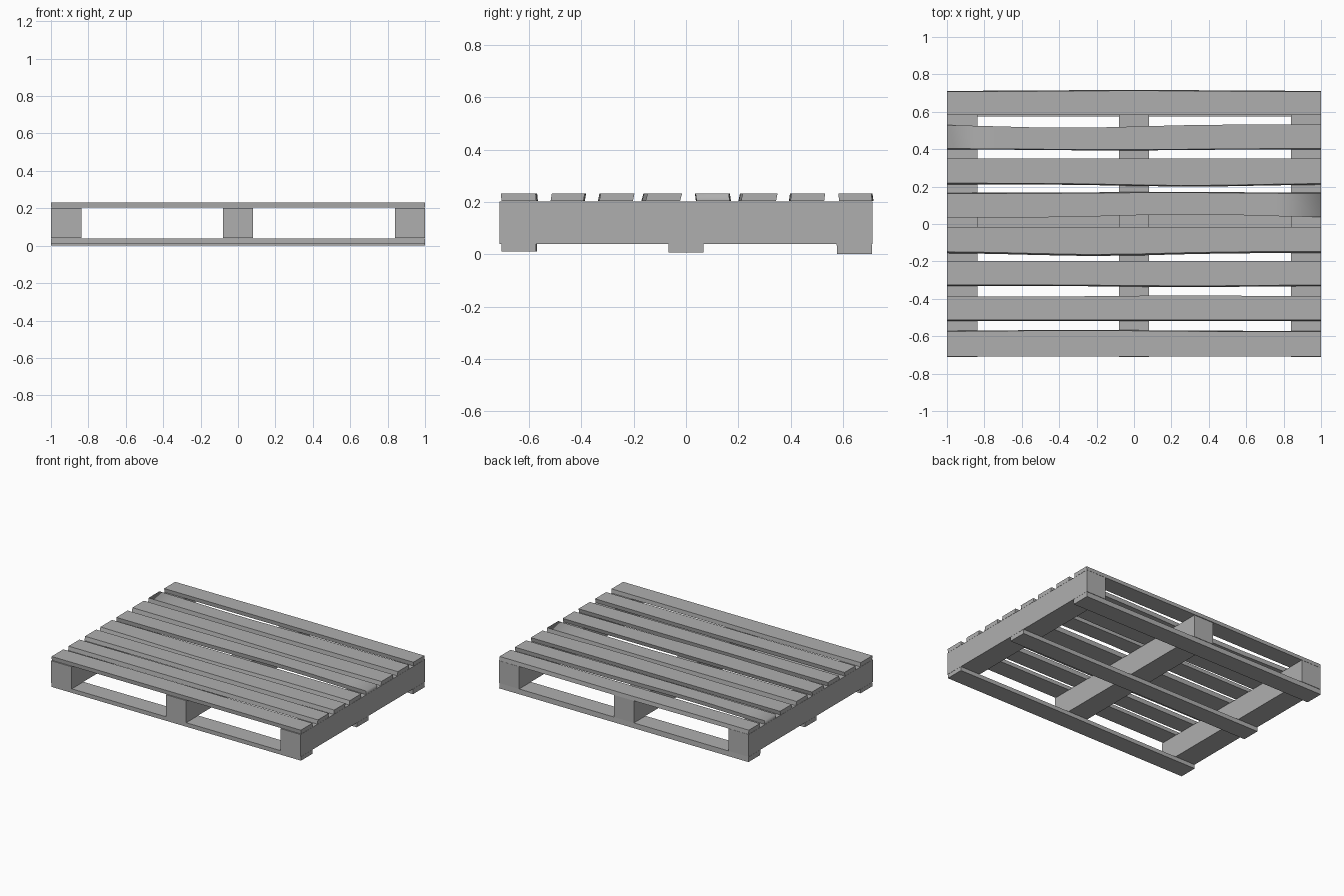
import bpy, bmesh, math

if "Cube" in bpy.data.objects:
    bpy.data.objects.remove(bpy.data.objects["Cube"])

SEG = 8

# Dull mid-grey wood
wood = bpy.data.materials.new("grey_wood")
wood.diffuse_color = (0.43, 0.43, 0.43, 1)
wood.use_nodes = True
wood.node_tree.nodes["Principled BSDF"].inputs["Base Color"].default_value = wood.diffuse_color


def bump(x, amount, centre):
    return amount * math.exp(-((x - centre) / 0.5) ** 2)


def board(name, y0, y1, z0, z1, front=(0, 0), back=(0, 0), skew=0.0, worn_end=0):
    """Plank along x; front/back = (bow amount, bow centre), skew leans the section."""
    bm = bmesh.new()
    rings = []
    for i in range(SEG + 1):
        x = -1 + 2 * i / SEG
        f, b = y0 + bump(x, *front), y1 + bump(x, *back)
        section = [(f + skew, z0), (b + skew, z0), (b, z1), (f, z1)]
        rings.append([bm.verts.new((x, y, z)) for y, z in section])
    for r, s in zip(rings, rings[1:]):
        for k in range(4):
            n = (k + 1) % 4
            bm.faces.new((r[k], r[n], s[n], s[k]))
    bm.faces.new(rings[0])
    bm.faces.new(rings[-1])
    me = finish(bm, name)
    # A worn end shades softly over its top edge
    if worn_end:
        for e in me.edges:
            a, b = (me.vertices[i].co for i in e.vertices)
            if min(a.x * worn_end, b.x * worn_end) > 0.99 and min(a.z, b.z) > z1 - 0.001:
                e.use_edge_sharp = False


def finish(bm, name):
    bmesh.ops.recalc_face_normals(bm, faces=bm.faces)
    me = bpy.data.meshes.new(name)
    bm.to_mesh(me)
    bm.free()
    me.materials.append(wood)
    ob = bpy.data.objects.new(name, me)
    bpy.context.collection.objects.link(ob)
    bpy.context.view_layer.objects.active = ob
    ob.select_set(True)
    bpy.ops.object.shade_smooth_by_angle(angle=math.radians(30))
    ob.select_set(False)
    return me


def stringer(name, x0, x1):
    bm = bmesh.new()
    bmesh.ops.create_cube(bm, size=1)
    for v in bm.verts:
        v.co = (x1 if v.co.x > 0 else x0,
                0.712 if v.co.y > 0 else -0.712,
                0.202 if v.co.z > 0 else 0.04)
    finish(bm, name)


# Deck slats, front to back: y range, front bow, back bow, skew, worn end
deck = [
    (-0.708, -0.575, (0, 0), (0.006, -0.3), 0.003, 0),
    (-0.513, -0.388, (0, 0), (0.006, 0.3), -0.005, 0),
    (-0.325, -0.197, (-0.006, 0.3), (0, 0), -0.006, 0),
    (-0.147, -0.015, (-0.016, -0.2), (0, 0), -0.008, 0),
    (0.034, 0.163, (0.018, 0.3), (0.005, 0.2), 0.004, 1),
    (0.218, 0.350, (-0.012, 0.3), (0, 0), -0.006, 0),
    (0.403, 0.532, (-0.006, -0.1), (-0.018, -0.35), -0.004, -1),
    (0.582, 0.708, (0, 0), (0.005, 0.0), 0.004, 0),
]
for i, (y0, y1, fr, bk, sk, worn) in enumerate(deck):
    board(f"deck_slat_{i + 1}", y0, y1, 0.203, 0.232, fr, bk, sk, worn)

# Three thick stringers running front to back
stringer("left_stringer", -1.0, -0.838)
stringer("middle_stringer", -0.08, 0.08)
stringer("right_stringer", 0.84, 1.0)

# Bottom runners, just clear of the stringers
board("front_runner", -0.706, -0.573, 0.010, 0.039, back=(0.004, 0.2))
board("middle_runner", -0.067, 0.066, 0.008, 0.039, front=(0.004, -0.2))
board("back_runner", 0.576, 0.710, 0.002, 0.039, skew=0.002)
